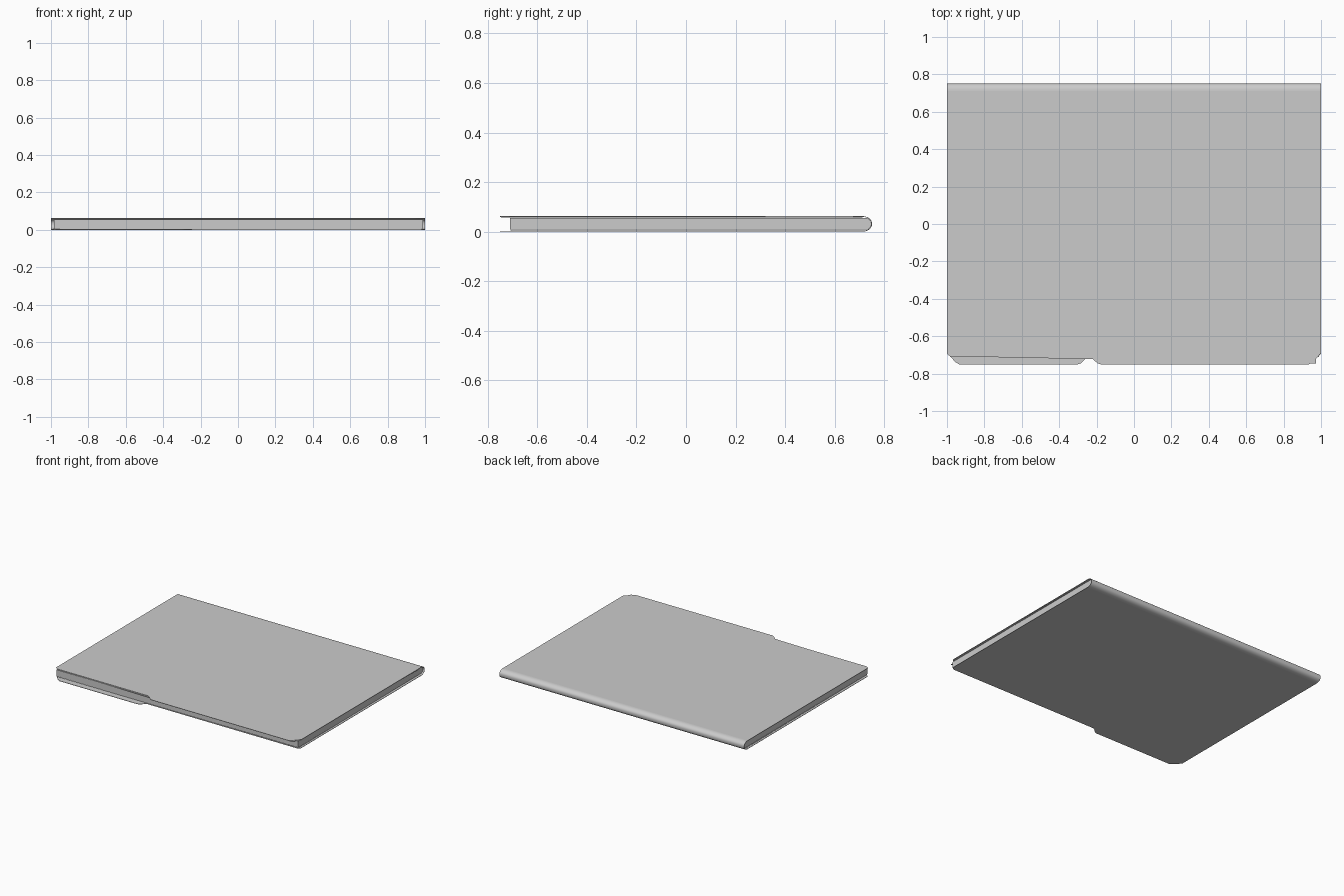
import bpy, bmesh, math
from mathutils import Matrix

if "Cube" in bpy.data.objects:
    bpy.data.objects.remove(bpy.data.objects["Cube"])

H = 0.063            # folder height
CARD = 0.003         # card thickness
BACK = 0.75


def finish(bm, name):
    me = bpy.data.meshes.new(name)
    bm.to_mesh(me)
    bm.free()
    ob = bpy.data.objects.new(name, me)
    bpy.context.collection.objects.link(ob)
    return ob


def smooth_curves(ob):
    """Smooth the rounded back, keep the big flat faces flat."""
    bpy.ops.object.select_all(action='DESELECT')
    bpy.context.view_layer.objects.active = ob
    ob.select_set(True)
    for mod in list(ob.modifiers):
        bpy.ops.object.modifier_apply(modifier=mod.name)
    bpy.ops.object.shade_smooth_by_angle(angle=math.radians(30))
    for p in ob.data.polygons:
        if p.area > 0.5 or abs(p.normal.x) > 0.9:
            p.use_smooth = False


def back_curve(inset, ry=0.04, rz=0.028):
    """Rounded spine section from top to bottom, as (y, z) points."""
    pts = []
    for i in range(9):
        a = math.pi / 2 * i / 8
        pts.append((BACK - ry + (ry - inset) * math.sin(a),
                    H - rz + (rz - inset) * math.cos(a)))
    return pts + [(y, H - z) for y, z in reversed(pts)]


# Folder: two tabbed covers joined by a rounded spine
top_front = [(-1, -0.695), (-0.98, -0.71), (-0.24, -0.71), (-0.225, -0.718),
             (-0.195, -0.745), (-0.18, -0.75), (0.935, -0.75), (0.955, -0.74), (1, -0.69)]
bottom_front = [(-1, -0.69), (-0.955, -0.738), (-0.935, -0.75), (-0.3, -0.75),
                (-0.285, -0.745), (-0.255, -0.718), (-0.24, -0.71), (0.98, -0.71), (1, -0.695)]
spine = back_curve(0)
bm = bmesh.new()
left = [bm.verts.new((-1, y, z)) for y, z in spine]
right = [bm.verts.new((1, y, z)) for y, z in spine]
for i in range(len(spine) - 1):
    bm.faces.new((left[i], left[i + 1], right[i + 1], right[i]))
top = [bm.verts.new((x, y, H)) for x, y in top_front]
bottom = [bm.verts.new((x, y, 0)) for x, y in bottom_front]
bm.faces.new(top + [right[0], left[0]])
bm.faces.new([left[-1], right[-1]] + bottom[::-1])
# make every face point outward
for f in bm.faces:
    c = f.calc_center_median()
    f.normal_update()
    if f.normal.y * (c.y - 0.7) + f.normal.z * (c.z - H / 2) < 0:
        f.normal_flip()
folder = finish(bm, "folder")
mod = folder.modifiers.new("card_thickness", 'SOLIDIFY')
mod.thickness = CARD
mod.offset = -1
smooth_curves(folder)

# Paper stack: one block that fills the spine
section = [(-0.71, 0.055)] + [(y, min(max(z, 0.008), 0.055)) for y, z in back_curve(0.004)] + [(-0.71, 0.008)]
section = list(dict.fromkeys(section))
bm = bmesh.new()
face = bm.faces.new([bm.verts.new((-0.985, y, z)) for y, z in section])
ext = bmesh.ops.extrude_face_region(bm, geom=[face])
bmesh.ops.translate(bm, vec=(1.973, 0, 0),
                    verts=[g for g in ext["geom"] if isinstance(g, bmesh.types.BMVert)])
bmesh.ops.recalc_face_normals(bm, faces=bm.faces)
smooth_curves(finish(bm, "paper_stack"))

# Loose sheets above and below the stack (z low, z high, width, depth, x, y, turn)
sheets = [
    (0.004, 0.006, 1.970, 1.420, 0.000, 0.005, 0.003),
    (0.057, 0.059, 1.950, 1.420, 0.012, -0.017, -0.020),
]
for n, (z0, z1, w, d, x, y, turn) in enumerate(sheets, 1):
    bm = bmesh.new()
    bmesh.ops.create_cube(bm, size=1, matrix=Matrix.Translation((x, y, (z0 + z1) / 2))
                          @ Matrix.Rotation(turn, 4, 'Z')
                          @ Matrix.Diagonal((w, d, z1 - z0, 1)))
    finish(bm, f"loose_sheet_{n}")
